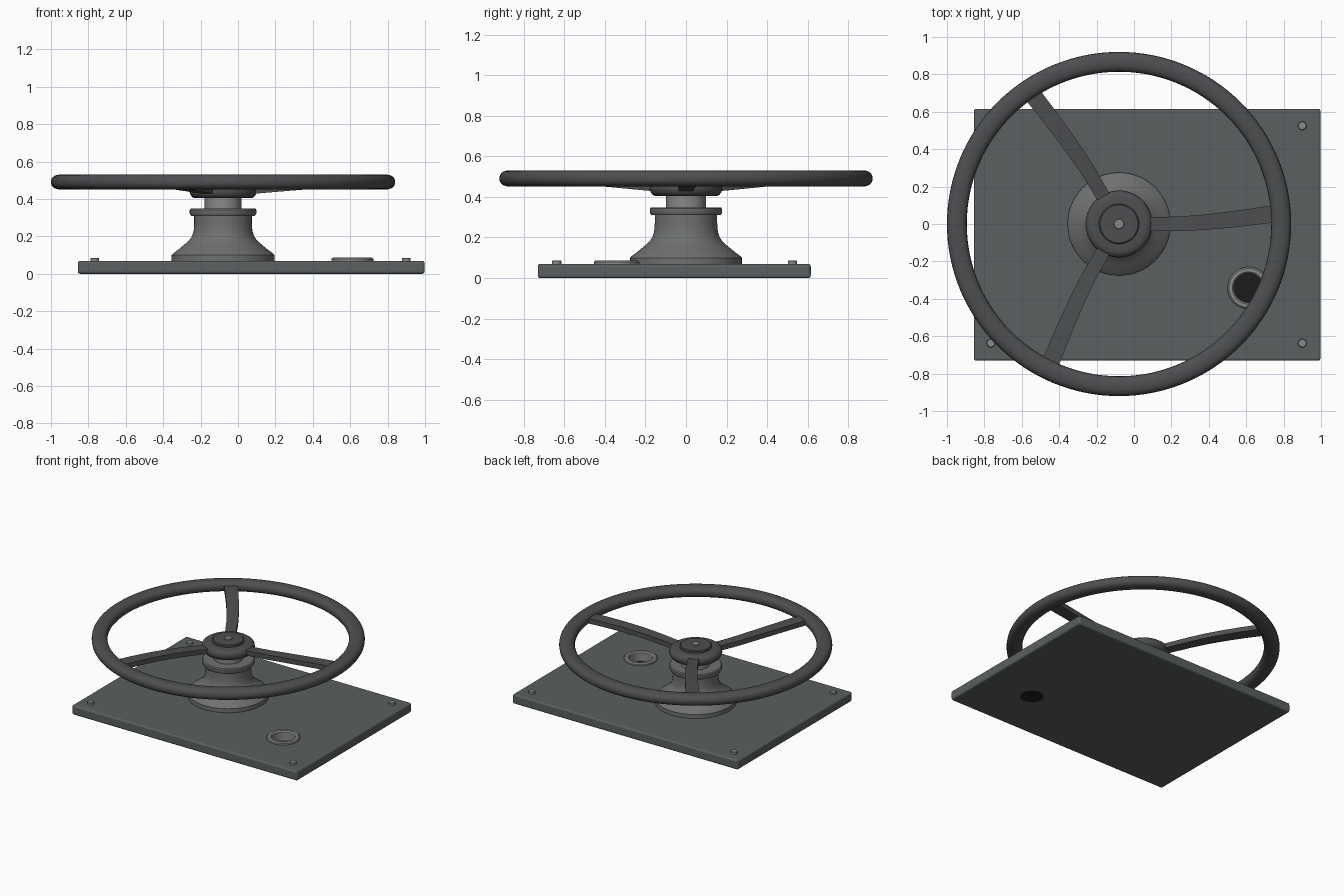
import bpy, bmesh
from math import sin, cos, pi, radians, copysign

if "Cube" in bpy.data.objects:
    bpy.data.objects.remove(bpy.data.objects["Cube"])

CX = -0.08                      # wheel and pedestal axis
HOLE = (0.612, -0.342)          # grommet centre


def material(name, r, g, b):
    mat = bpy.data.materials.new(name)
    mat.diffuse_color = (r, g, b, 1)
    mat.use_nodes = True
    mat.node_tree.nodes["Principled BSDF"].inputs["Base Color"].default_value = mat.diffuse_color
    return mat


PLATE = material("plate_grey", 0.105, 0.115, 0.118)
CAST = material("cast_grey", 0.16, 0.163, 0.165)
STEEL = material("steel", 0.25, 0.25, 0.25)
WHEEL = material("wheel_dark", 0.075, 0.077, 0.08)
BLACK = material("hole_black", 0.012, 0.012, 0.012)


def make_object(name, bm, mat, smooth=True, angle=35):
    bmesh.ops.recalc_face_normals(bm, faces=bm.faces)
    mesh = bpy.data.meshes.new(name)
    bm.to_mesh(mesh)
    bm.free()
    mesh.materials.append(mat)
    obj = bpy.data.objects.new(name, mesh)
    bpy.context.collection.objects.link(obj)
    if smooth:
        bpy.ops.object.select_all(action='DESELECT')
        obj.select_set(True)
        bpy.context.view_layer.objects.active = obj
        bpy.ops.object.shade_smooth_by_angle(angle=radians(angle))
    return obj


def lathe(name, profile, centre, mat, segments=64, closed=False, smooth=True):
    """Turn an (r, z) profile about a vertical axis; open profiles get end caps."""
    bm = bmesh.new()
    rings = [[bm.verts.new((centre[0] + r * cos(2 * pi * i / segments),
                            centre[1] + r * sin(2 * pi * i / segments), z))
              for i in range(segments)] for r, z in profile]
    pairs = list(zip(rings, rings[1:]))
    if closed:
        pairs.append((rings[-1], rings[0]))
    else:
        bm.faces.new(rings[0])
        bm.faces.new(rings[-1])
    for a, b in pairs:
        for i in range(segments):
            j = (i + 1) % segments
            bm.faces.new((a[i], a[j], b[j], b[i]))
    return make_object(name, bm, mat, smooth)


# base plate with softened edges and a drilled hole
bm = bmesh.new()
bmesh.ops.create_cube(bm, size=1)
bmesh.ops.scale(bm, vec=(1.853, 1.345, 0.07), verts=bm.verts)
bmesh.ops.translate(bm, vec=(0.0705, -0.0575, 0.035), verts=bm.verts)
bmesh.ops.bevel(bm, geom=bm.edges[:], offset=0.012, segments=3,
                profile=0.5, affect='EDGES')
plate = make_object("base_plate", bm, PLATE, smooth=False)

cutter = lathe("hole_cutter", [(0.08, -0.1), (0.08, 0.2)], HOLE, PLATE, 48, smooth=False)
cutter.hide_render = True
cutter.hide_viewport = True
cut = plate.modifiers.new("hole", 'BOOLEAN')
cut.operation = 'DIFFERENCE'
cut.solver = 'EXACT'
cut.object = cutter

# grommet around the hole and its closing disc
lathe("grommet", [(0.078, 0.02), (0.078, 0.078), (0.086, 0.087),
                  (0.104, 0.087), (0.112, 0.08), (0.112, 0.065),
                  (0.084, 0.065), (0.084, 0.02)], HOLE, STEEL, 48, closed=True)
lathe("hole_plug", [(0.081, 0.002), (0.081, 0.012)], HOLE, BLACK, 48)

# corner bolts
for x in (-0.765, 0.90):
    for y in (-0.637, 0.525):
        lathe("corner_bolt", [(0.023, 0.06), (0.023, 0.083), (0.020, 0.086)],
              (x, y), STEEL, 24)

# flared pedestal with collar
lathe("pedestal", [(0.275, 0.06), (0.275, 0.10), (0.268, 0.108), (0.235, 0.133),
                   (0.205, 0.158), (0.180, 0.180), (0.165, 0.203), (0.157, 0.23),
                   (0.154, 0.27), (0.154, 0.31), (0.170, 0.31), (0.178, 0.322),
                   (0.178, 0.342), (0.172, 0.349), (0.095, 0.349)], (CX, 0), CAST)

# shaft
lathe("shaft", [(0.098, 0.33), (0.098, 0.42)], (CX, 0), STEEL, 48)

# wheel hub with cap and centre nut
lathe("wheel_hub", [(0.152, 0.405), (0.163, 0.409), (0.174, 0.422), (0.179, 0.437),
                    (0.178, 0.452), (0.172, 0.464), (0.160, 0.473), (0.145, 0.477),
                    (0.110, 0.477)], (CX, 0), WHEEL)
lathe("hub_cap", [(0.107, 0.47), (0.107, 0.489), (0.101, 0.494)], (CX, 0), WHEEL, 48)
lathe("centre_nut", [(0.028, 0.48), (0.028, 0.499), (0.024, 0.502)], (CX, 0), STEEL, 24)


# rim with a flattened round section
def power(v, e):
    return copysign(abs(v) ** e, v)


section = [(0.867 + 0.053 * power(cos(t), 0.85), 0.491 + 0.040 * power(sin(t), 0.85))
           for t in (2 * pi * i / 20 for i in range(20))]
lathe("wheel_rim", section, (CX, 0), WHEEL, 128, closed=True)

# three curved spokes: radius, sideways offset, half width, bottom z
STATIONS = [(0.10, 0.0, 0.036, 0.424), (0.20, 0.0, 0.037, 0.431),
            (0.32, 0.001, 0.039, 0.441), (0.45, 0.009, 0.041, 0.452),
            (0.58, 0.022, 0.043, 0.460), (0.71, 0.038, 0.045, 0.466),
            (0.85, 0.058, 0.047, 0.470)]
for k in range(3):
    a = 2 * pi * k / 3
    bm = bmesh.new()
    rows = []
    for r, off, half, z in STATIONS:
        rows.append([bm.verts.new((CX + r * cos(a) - s * sin(a),
                                   r * sin(a) + s * cos(a), z + h))
                     for s, h in ((off - half, 0), (off + half, 0),
                                  (off + half, 0.036), (off - half, 0.036))])
    for p, q in zip(rows, rows[1:]):
        for i in range(4):
            j = (i + 1) % 4
            bm.faces.new((p[i], p[j], q[j], q[i]))
    bm.faces.new(rows[0])
    bm.faces.new(rows[-1])
    make_object("spoke", bm, WHEEL)
